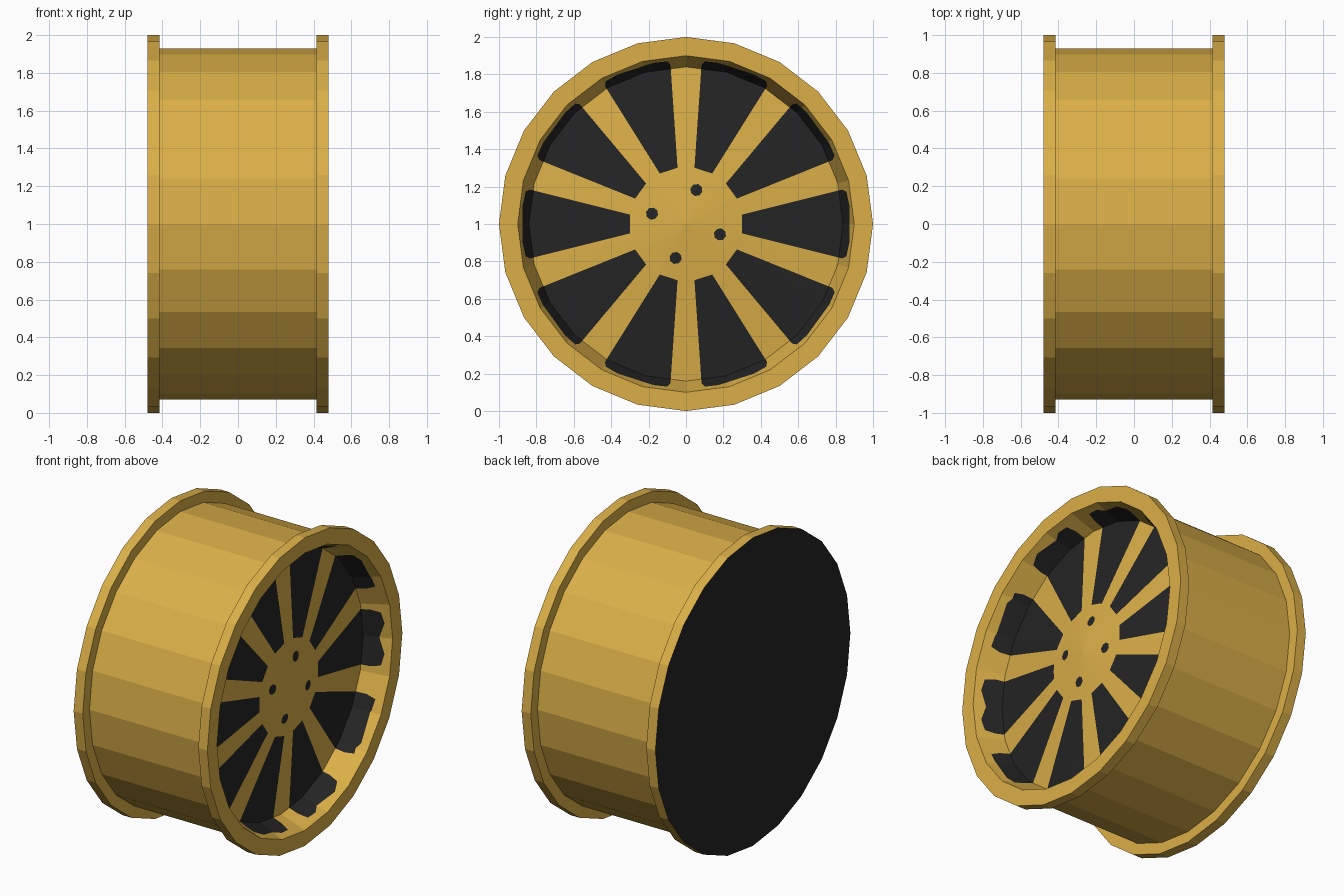
import bpy, bmesh, math
from mathutils import Vector

SIDES = 24
AXLE_Z = 1.0

cube = bpy.data.objects.get("Cube")
if cube:
    bpy.data.objects.remove(cube, do_unlink=True)


def make_material(name, rgb):
    mat = bpy.data.materials.new(name)
    mat.use_nodes = True
    mat.diffuse_color = (*rgb, 1)
    bsdf = next(n for n in mat.node_tree.nodes if n.type == 'BSDF_PRINCIPLED')
    bsdf.inputs["Base Color"].default_value = (*rgb, 1)
    return mat


gold = make_material("gold", (0.71, 0.43, 0.065))
black = make_material("black", (0.018, 0.018, 0.018))


def lathe(profile):
    """Spin (x, radius) points about the x axis, normals facing outward."""
    bm = bmesh.new()
    step = math.tau / SIDES
    rings = [[bm.verts.new((x, r * math.cos(j * step), r * math.sin(j * step)))
              for j in range(SIDES)] for x, r in profile]
    for a, b in zip(rings, rings[1:]):
        for j in range(SIDES):
            k = (j + 1) % SIDES
            bm.faces.new((a[j], a[k], b[k], b[j]))
    bmesh.ops.remove_doubles(bm, verts=bm.verts[:], dist=1e-5)
    return bm


def finish(bm, name):
    mesh = bpy.data.meshes.new(name)
    bm.normal_update()
    bm.to_mesh(mesh)
    bm.free()
    mesh.materials.append(gold)
    mesh.materials.append(black)
    obj = bpy.data.objects.new(name, mesh)
    obj.location.z = AXLE_Z
    bpy.context.collection.objects.link(obj)
    return obj


def near(face, angle):
    c = face.calc_center_median()
    diff = math.atan2(c.z, c.y) - angle
    return abs(math.remainder(diff, math.tau)) < math.radians(25)


def cut_opening(bm, outline, angle):
    """Cut a convex (y, z) outline, turned by angle, into the disc and paint it black."""
    ca, sa = math.cos(angle), math.sin(angle)
    pts = [Vector((0, a * ca - h * sa, a * sa + h * ca)) for a, h in outline]
    planes = []
    for p, q in zip(pts, pts[1:] + pts[:1]):
        d = q - p
        planes.append((p, Vector((0, d.z, -d.y)).normalized()))
    for p, n in planes:
        faces = [f for f in bm.faces if near(f, angle)]
        geom = set(faces)
        for f in faces:
            geom.update(f.edges)
            geom.update(f.verts)
        bmesh.ops.bisect_plane(bm, geom=list(geom), dist=1e-5, plane_co=p, plane_no=n)
    for f in bm.faces:
        c = f.calc_center_median()
        if near(f, angle) and all((c - p).dot(n) < 0 for p, n in planes):
            f.material_index = 1


# Barrel with a flange at each end and a closed black back
barrel = lathe([(-0.48, 0), (-0.48, 1), (-0.415, 1), (-0.415, 0.93),
                (0.415, 0.93), (0.415, 1), (0.48, 1), (0.48, 0.9)])
for f in barrel.faces:
    if f.calc_center_median().x < -0.479:
        f.material_index = 1
finish(barrel, "rim_barrel")

# Sloped inner wall and shallow cone carrying the spokes
disc = lathe([(0.48, 0.9), (0.31, 0.84), (0.395, 0)])

# Ten window openings between the spokes
side = [(0.30, 0.05), (0.835, 0.184), (0.858, 0.172), (0.873, 0.10)]
window = [(a, -h) for a, h in side] + side[::-1]
for i in range(10):
    cut_opening(disc, window, i * math.tau / 10)

# Four bolt holes around the hub
hole = [(0.19 + 0.033 * math.cos(i * math.tau / 8), 0.033 * math.sin(i * math.tau / 8))
        for i in range(8)]
for i in range(4):
    cut_opening(disc, hole, math.radians(73 + 90 * i))

finish(disc, "spoked_face")
